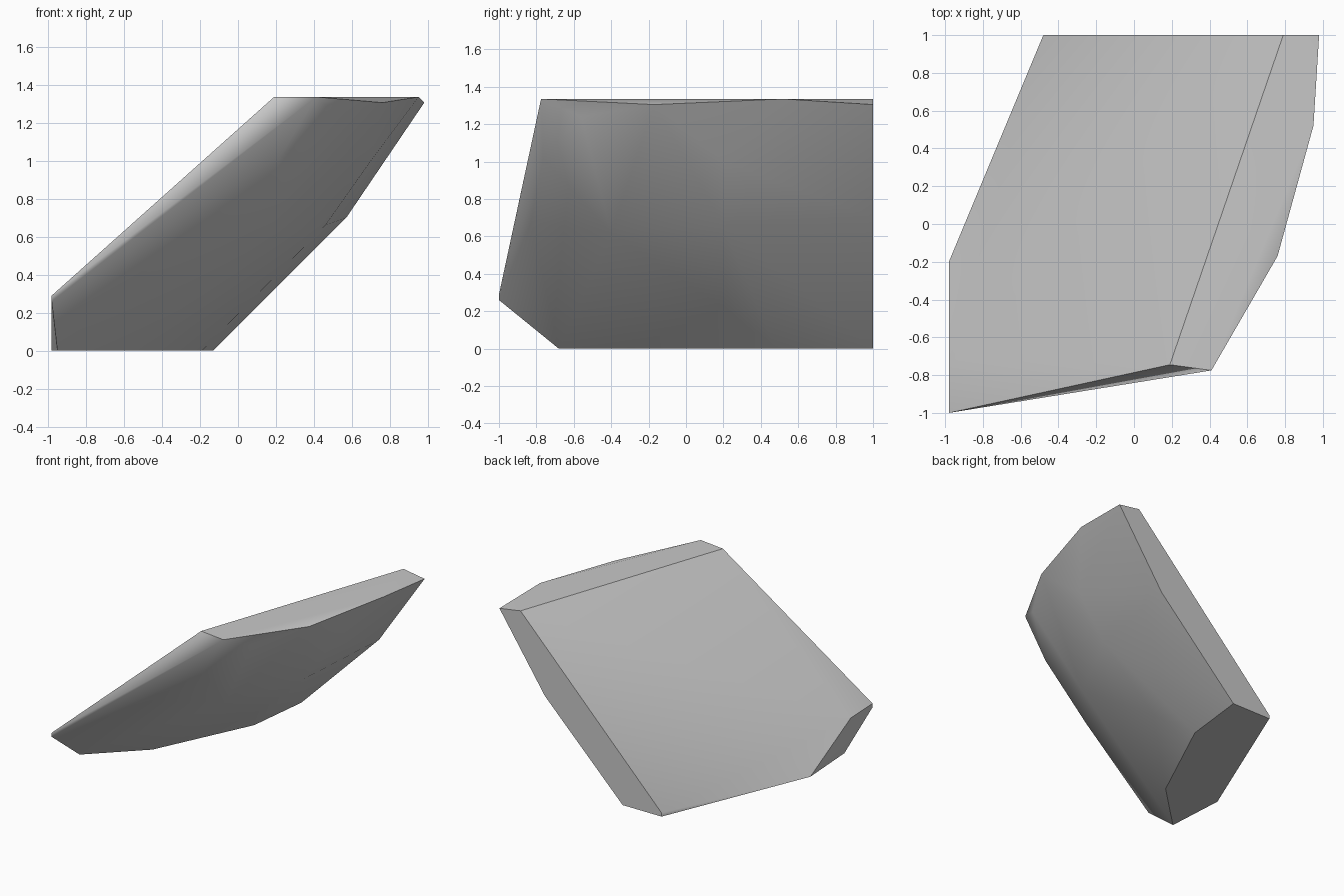
import bpy, bmesh, math

if "Cube" in bpy.data.objects:
    bpy.data.objects.remove(bpy.data.objects["Cube"], do_unlink=True)

# Plain grey stone
stone = bpy.data.materials.new("stone grey")
stone.use_nodes = True
grey = (0.58, 0.58, 0.58, 1)
stone.diffuse_color = grey
stone.node_tree.nodes["Principled BSDF"].inputs["Base Color"].default_value = grey

# Flat foot resting on the ground
foot = [(-.98, -.2, 0), (-.95, -.68, 0), (-.56, -.3, 0),
        (-.19, .48, 0), (-.13, 1, 0), (-.48, 1, 0)]
# Narrow flat crest along the top
crest = [(.19, -.745, 1.335), (.41, -.775, 1.335), (.76, -.17, 1.305),
         (.95, .52, 1.335), (.98, 1, 1.305), (.79, 1, 1.335)]
# Broken left end, lower lip of the slope
lip = [(-.98, -1, .29), (-.98, -1, .26), (-.98, -.72, .28), (-.48, 1, .03)]
# Front and back edges of the rounded underside
edges = [(.22, -.765, 1.02), (-.23, -.83, .675), (.57, 1, .7)]
# Swelling of the underside between them
belly = [(-.02, .2, .22), (.46, .2, .66), (.7, .2, 1),
         (.17, -.4, .62), (.52, -.56, 1.24)]

# Wrap the corners into one leaning slab
bm = bmesh.new()
for corner in foot + crest + lip + edges + belly:
    bm.verts.new(corner)
bmesh.ops.convex_hull(bm, input=bm.verts[:])
loose = [v for v in bm.verts if not v.link_faces]
bmesh.ops.delete(bm, geom=loose, context='VERTS')
bmesh.ops.dissolve_limit(bm, angle_limit=math.radians(1),
                         verts=bm.verts[:], edges=bm.edges[:])
bmesh.ops.recalc_face_normals(bm, faces=bm.faces[:])

mesh = bpy.data.meshes.new("rock_slab")
bm.to_mesh(mesh)
bm.free()
mesh.materials.append(stone)
rock = bpy.data.objects.new("rock_slab", mesh)
bpy.context.collection.objects.link(rock)

# Soft underside, crisp broken edges
bpy.ops.object.select_all(action='DESELECT')
rock.select_set(True)
bpy.context.view_layer.objects.active = rock
bpy.ops.object.shade_smooth_by_angle(angle=math.radians(35))
